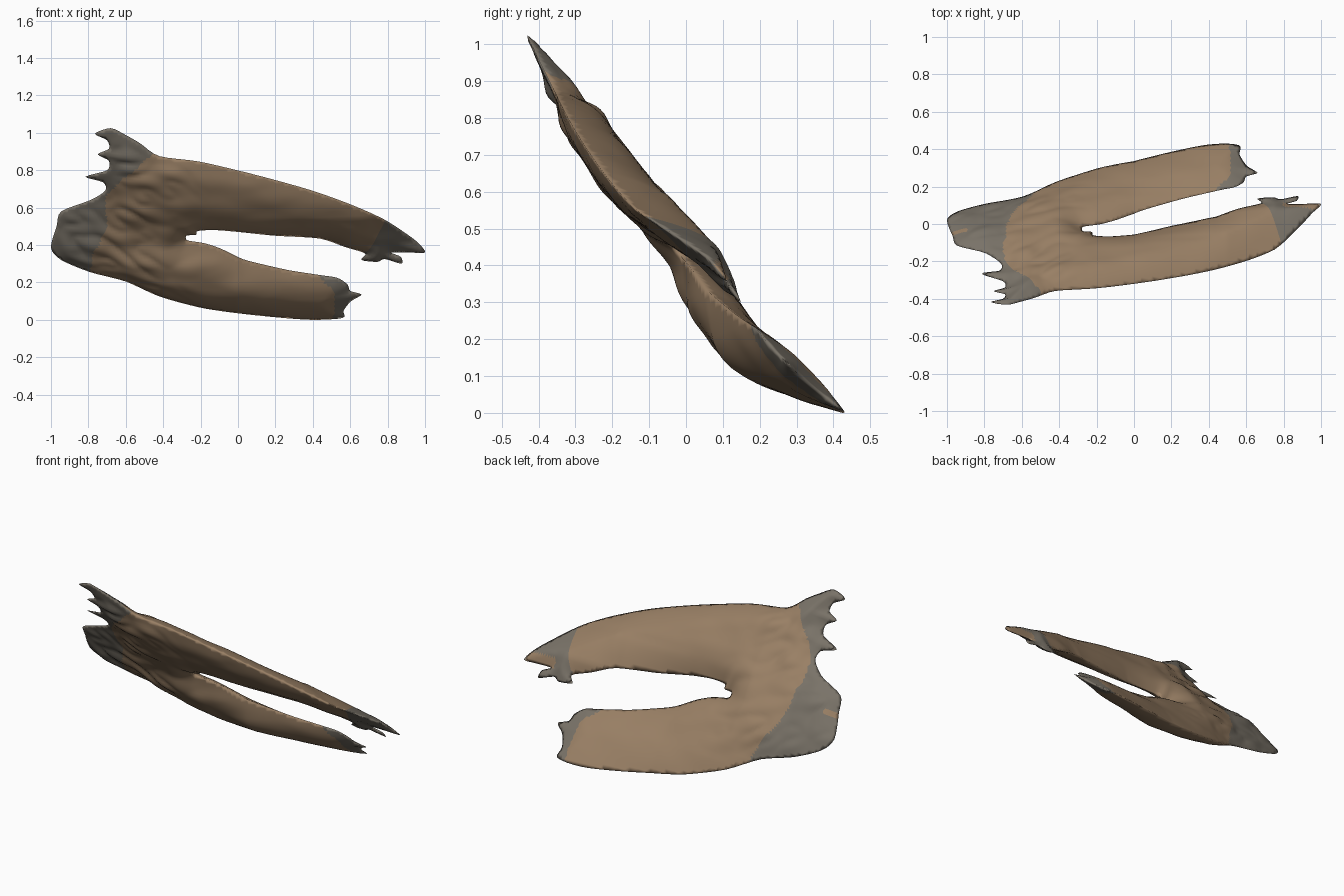
import bpy, bmesh, math
from mathutils import Vector, noise
from mathutils.geometry import delaunay_2d_cdt

if "Cube" in bpy.data.objects:
    bpy.data.objects.remove(bpy.data.objects["Cube"])

# Torn silhouette seen from the front (x, z)
OUTLINE = [
    (-.68, 1.025), (-.765, .995), (-.70, .96), (-.69, .915), (-.75, .885), (-.69, .85),
    (-.70, .80), (-.815, .765), (-.72, .735), (-.71, .69), (-.79, .64), (-.945, .58),
    (-.97, .50), (-1, .385), (-.945, .32), (-.79, .255), (-.6, .205), (-.42, .125),
    (-.2, .065), (0, .035), (.22, .012), (.4, 0), (.56, .01), (.565, .05), (.605, .1),
    (.66, .135), (.6, .155), (.585, .19), (.53, .225), (.435, .24), (.275, .265),
    (.14, .295), (.025, .325), (-.09, .38), (-.18, .41), (-.27, .425), (-.275, .45),
    (-.225, .455), (-.215, .475), (-.125, .48), (0, .47), (.195, .45), (.435, .435),
    (.57, .39), (.68, .355), (.66, .32), (.745, .31), (.785, .325), (.875, .3),
    (.87, .337), (.82, .36), (.915, .36), (1, .36), (.97, .405), (.915, .45),
    (.785, .535), (.62, .61), (.4, .69), (.115, .77), (-.2, .845), (-.42, .875),
    (-.525, .945), (-.595, .985)]
# Lean of the cloth seen from the side (z, y)
LEAN = [(0, .385), (.05, .315), (.1, .25), (.2, .145), (.3, .08), (.4, .01), (.5, -.085),
        (.6, -.185), (.7, -.26), (.8, -.322), (.9, -.37), (1.02, -.43)]
NORMAL = Vector((0, -.77, -.64))
STRETCH = 1.3


def clamp(v):
    return min(1, max(0, v))


def ramp(table, v):
    if v <= table[0][0]:
        return table[0][1]
    for (a, p), (b, q) in zip(table, table[1:]):
        if v <= b:
            return p + (q - p) * (v - a) / (b - a)
    return table[-1][1]


def is_upper(x, z):
    return z > .4 - .16 * x


def lean(x, z):
    y = ramp(LEAN, z)
    if .04 < z < .97:
        y = (ramp(LEAN, z - .03) + y + ramp(LEAN, z + .03)) / 3
    # each leg twists a little towards its hem, and the waist bows back
    if is_upper(x, z):
        y += .07 * clamp(x / .4) * clamp((.55 - z) / .13)
    else:
        y += clamp(x / .5) * (.05 + .015 * clamp(z / .2))
    return y + .06 * clamp((-.5 - x) / .3) * math.exp(-((z - .65) / .15) ** 2)


def smooth_loop(pts, n):
    out, m = [], len(pts)
    for i in range(m):
        a, b, c, d = (Vector(pts[(i + k) % m]) for k in (-1, 0, 1, 2))
        for s in range(n):
            t = s / n
            out.append(b + .4 * t * (c - a) * (1 - t) ** 2 - .4 * (d - b) * t * t * (1 - t)
                       + (c - b) * (3 * t * t - 2 * t ** 3))
    return out


loop = smooth_loop(OUTLINE, 4)
segs = []
for p, q in zip(loop, loop[1:] + loop[:1]):
    dx, dz = q.x - p.x, (q.y - p.y) * STRETCH
    segs.append((p.x, p.y * STRETCH, dx, dz, max(dx * dx + dz * dz, 1e-9)))


def edge_distance(x, z):
    z *= STRETCH
    best = 9
    for px, pz, dx, dz, l2 in segs:
        t = ((x - px) * dx + (z - pz) * dz) / l2
        t = 0 if t < 0 else 1 if t > 1 else t
        ex, ez = x - px - t * dx, z - pz - t * dz
        best = min(best, ex * ex + ez * ez)
    return math.sqrt(best)


def inside(x, z):
    hit = False
    for p, q in zip(loop, loop[1:] + loop[:1]):
        if (p.y > z) != (q.y > z) and x < p.x + (z - p.y) * (q.x - p.x) / (q.y - p.y):
            hit = not hit
    return hit


def wrinkle(x, z, seed):
    # Folds bunched at the waist, softer diagonal folds on the legs
    waist = clamp((-.15 - x) / .4)
    folds = abs(noise.noise(Vector((x * 6, z * 12 + x * 3, seed)))) - .2
    legs = noise.noise(Vector((x * 4 + z * 5, z * 9 - x * 3, seed + 7)))
    return .03 * waist * folds + .007 * legs


# Flat triangulated sheet
pts = list(loop)
step = .016
for j in range(int(1.04 / (step * .8))):
    z = j * step * .8
    for i in range(int(2 / step) + 1):
        x = -1 + (i + .5 * (j % 2)) * step
        if inside(x, z) and edge_distance(x, z) > .008:
            pts.append(Vector((x, z)))
n = len(loop)
verts, _, tris, *_ = delaunay_2d_cdt(pts, [(i, (i + 1) % n) for i in range(n)], [], 1, 1e-5)

# Puff the sheet into a closed, thin-edged front and back layer
bm = bmesh.new()
front, back = [], []
for v in verts:
    x, z = v
    d = edge_distance(x, z)
    base = Vector((x, lean(x, z), z))
    if d < 1e-4:
        b = bm.verts.new(base)
        front.append(b)
        back.append(b)
        continue
    k = min(1, d / .18)
    puff = 1 - (1 - k) ** 2
    hem = clamp((x - .5) / .3) if is_upper(x, z) else clamp(x / .5)
    puff *= 1 - .5 * clamp((-.4 - x) / .3) - .4 * hem
    up = clamp((z - .33) / .2)
    soft = min(1, d / .07)
    hf = (.072 - .044 * up) * puff + wrinkle(x, z, 1) * soft
    hb = (.056 + .032 * up) * puff + wrinkle(x, z, 4) * soft * .7
    thin = min(.004, d * .3)
    front.append(bm.verts.new(base + NORMAL * max(hf, thin)))
    back.append(bm.verts.new(base - NORMAL * max(hb, thin)))


def is_torn(x, z, rear):
    # narrow unfrayed seams on the back
    if rear and (x > .8 and .36 < z < .402 or x < -.89 and .47 < z < .5):
        return False
    x += .02 * noise.noise(Vector((x * 9, z * 12, 3)))
    if rear:
        waist = [(.2, -.54), (.33, -.63), (.45, -.68), (.6, -.7), (.7, -.68), (.9, -.5)]
    else:
        waist = [(.27, -.8), (.4, -.76), (.5, -.71), (.67, -.7), (.78, -.6), (.88, -.46)]
    if x < ramp(waist, z):
        return True
    if x > .62 and z > .28:
        return x > .66 + (z - .35) * .72
    return z < .28 and x > ramp([(0, .5), (.1, .53), (.18, .5), (.235, .43)], z)


for t in tris:
    cx, cz = (sum(verts[i][k] for i in t) / 3 for k in (0, 1))
    for layer, rear in ((front, False), (back, True)):
        vs = [layer[i] for i in (reversed(t) if rear else t)]
        if bm.faces.get(vs):
            continue
        f = bm.faces.new(vs)
        f.material_index = int(is_torn(cx, cz, rear))
        f.smooth = True
bmesh.ops.delete(bm, geom=[v for v in bm.verts if not v.link_faces], context='VERTS')
low = min(v.co.z for v in bm.verts)
bmesh.ops.translate(bm, verts=bm.verts, vec=(0, 0, -low))

mesh = bpy.data.meshes.new("torn_trousers")
bm.to_mesh(mesh)
bm.free()
for name, col in (("brown cloth", (.32, .215, .13, 1)), ("grey frayed cloth", (.192, .17, .138, 1))):
    mat = bpy.data.materials.new(name)
    mat.diffuse_color = col
    mat.use_nodes = True
    mat.node_tree.nodes["Principled BSDF"].inputs["Base Color"].default_value = mat.diffuse_color
    mesh.materials.append(mat)
obj = bpy.data.objects.new("torn_trousers", mesh)
bpy.context.collection.objects.link(obj)
